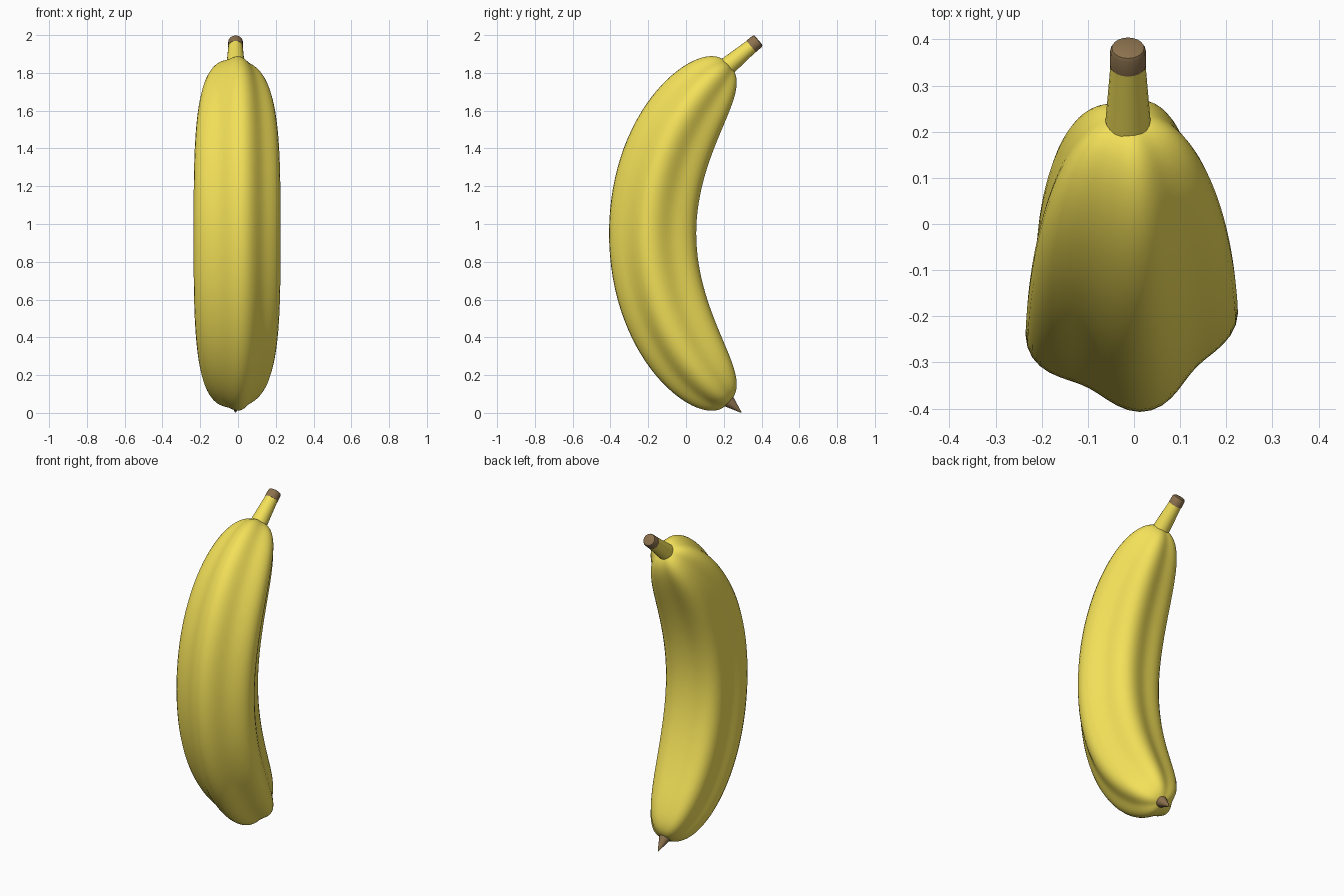
import bpy
from math import sin, cos, pi, radians
from mathutils import Vector

if "Cube" in bpy.data.objects:
    bpy.data.objects.remove(bpy.data.objects["Cube"])

X0 = -0.013                       # centreline offset in x
BEND, MID_Y, MID_Z = 1.19, -0.17, 0.95
HALF = radians(48.5)


def material(name, rgb):
    m = bpy.data.materials.new(name)
    m.diffuse_color = (*rgb, 1)
    m.use_nodes = True
    m.node_tree.nodes["Principled BSDF"].inputs["Base Color"].default_value = m.diffuse_color
    return m


yellow = material("yellow_peel", (0.9, 0.75, 0.1))
brown = material("brown_end", (0.26, 0.165, 0.075))


def loft(name, rings, mat, angle=180):
    """Skin a list of equal-sized rings and close both ends."""
    n = len(rings[0])
    verts = [p for ring in rings for p in ring]
    faces = [(k * n + i, k * n + (i + 1) % n, (k + 1) * n + (i + 1) % n, (k + 1) * n + i)
             for k in range(len(rings) - 1) for i in range(n)]
    last = (len(rings) - 1) * n
    faces += [tuple(reversed(range(n))), tuple(range(last, last + n))]
    me = bpy.data.meshes.new(name)
    me.from_pydata(verts, [], faces)
    me.materials.append(mat)
    ob = bpy.data.objects.new(name, me)
    bpy.context.collection.objects.link(ob)
    bpy.ops.object.select_all(action='DESELECT')
    ob.select_set(True)
    bpy.context.view_layer.objects.active = ob
    bpy.ops.object.shade_smooth_by_angle(angle=radians(angle))
    return ob


# Body: five-ridged section swept along an arc, tapering at both ends
rings, STEPS, SIDES = [], 64, 60
for k in range(STEPS + 1):
    u = sin(-pi / 2 + pi * k / STEPS) * 0.9995
    phi = u * HALF
    size = 0.222 * (1 - abs(u) ** 3.2) ** 0.4
    ring = []
    for i in range(SIDES):
        a = 2 * pi * i / SIDES
        r = size * (1 + 0.08 * cos(5 * (a + radians(80))))
        d = BEND - r * sin(a)     # distance from the bend centre
        ring.append((X0 + r * cos(a), MID_Y + BEND - d * cos(phi), MID_Z + d * sin(phi)))
    rings.append(ring)
loft("banana_body", rings, yellow)


def tapered(name, start, end, profile, mat, sides=20):
    """Round part along a straight axis; profile holds (fraction, radius)."""
    a, b = Vector((X0, *start)), Vector((X0, *end))
    axis = (b - a).normalized()
    side = Vector((1, 0, 0))
    up = axis.cross(side)
    loft(name, [[a.lerp(b, t) + r * (side * cos(2 * pi * i / sides) + up * sin(2 * pi * i / sides))
                 for i in range(sides)] for t, r in profile], mat, 40)


# Stem with its brown cut end
tapered("stem", (0.195, 1.815), (0.346, 1.941), [(0, 0.052), (0.25, 0.048), (1, 0.038)], yellow)
tapered("stem_end", (0.345, 1.94), (0.384, 1.973),
        [(0, 0.0395), (0.8, 0.0385), (0.94, 0.035), (1, 0.028)], brown)

# Dry blossom tip
tapered("blossom_tip", (0.205, 0.08), (0.293, 0.002), [(0, 0.038), (0.2, 0.036), (1, 0.002)], brown)
